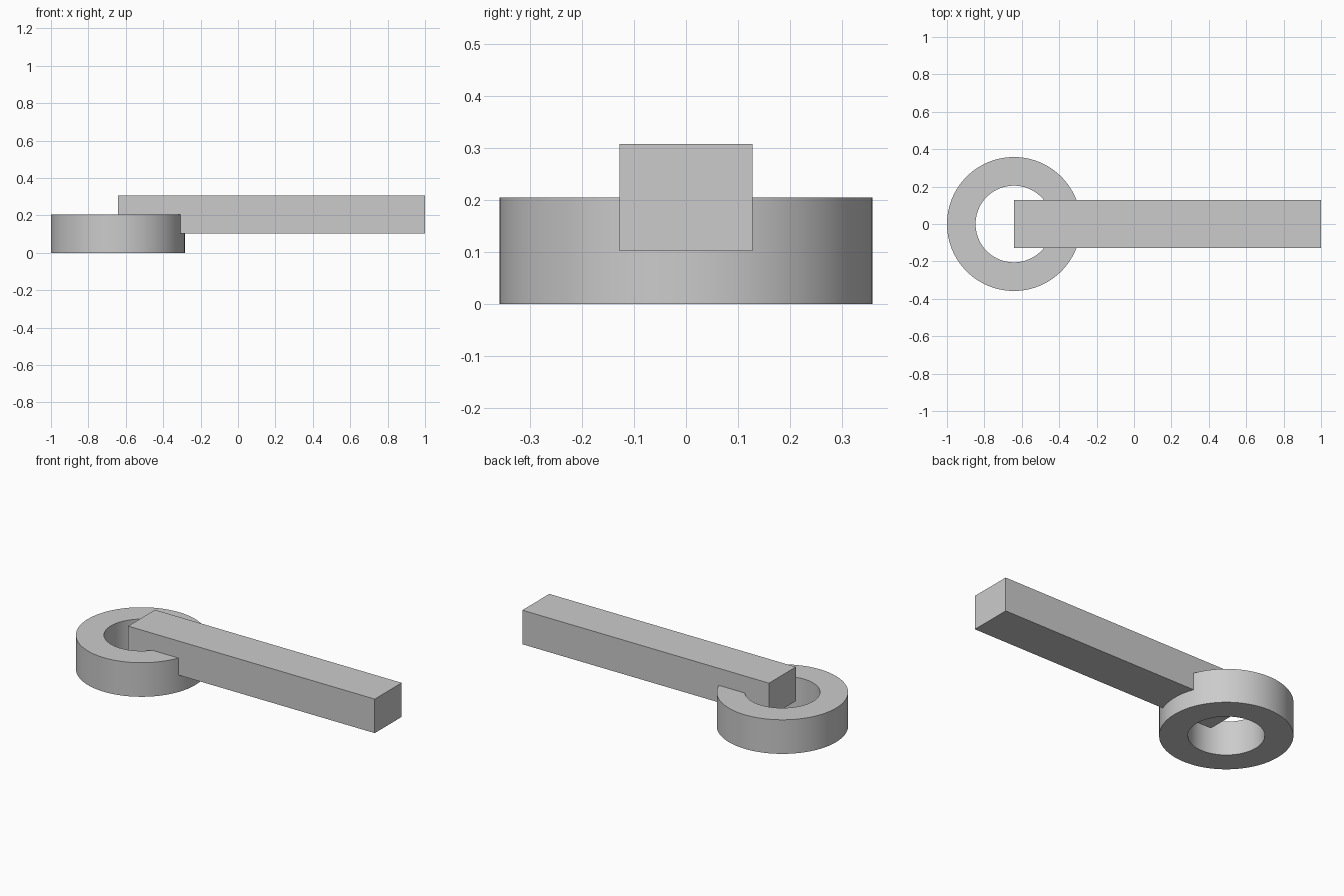
import bpy
import bmesh
import math

cube = bpy.data.objects.get("Cube")
if cube:
    bpy.data.objects.remove(cube, do_unlink=True)

RING_X = -0.642
HEIGHT = 0.205
SEGMENTS = 96

grey = bpy.data.materials.new("plain grey")
grey.use_nodes = True
grey.diffuse_color = (0.6, 0.6, 0.6, 1)
grey.node_tree.nodes["Principled BSDF"].inputs["Base Color"].default_value = (0.6, 0.6, 0.6, 1)


def add_part(name, bm):
    bmesh.ops.recalc_face_normals(bm, faces=bm.faces)
    mesh = bpy.data.meshes.new(name)
    bm.to_mesh(mesh)
    bm.free()
    mesh.materials.append(grey)
    obj = bpy.data.objects.new(name, mesh)
    bpy.context.collection.objects.link(obj)
    return obj


# Ring: rectangular section swept around the vertical axis
bm = bmesh.new()
section = [(0.205, 0), (0.358, 0), (0.358, HEIGHT), (0.205, HEIGHT)]
loops = []
for i in range(SEGMENTS):
    a = 2 * math.pi * i / SEGMENTS
    loops.append([bm.verts.new((r * math.cos(a), r * math.sin(a), z)) for r, z in section])
for i, here in enumerate(loops):
    after = loops[(i + 1) % SEGMENTS]
    for j in range(4):
        k = (j + 1) % 4
        bm.faces.new((here[j], after[j], after[k], here[k]))
ring = add_part("ring", bm)
ring.location.x = RING_X

# Handle: square bar from the ring centre, raised by half its height
bm = bmesh.new()
bmesh.ops.create_cube(bm, size=1)
bmesh.ops.scale(bm, vec=(1 - RING_X, 0.256, HEIGHT), verts=bm.verts)
handle = add_part("handle", bm)
handle.location = ((1 + RING_X) / 2, 0, HEIGHT)

# Smooth the round walls and keep the rims sharp
bpy.ops.object.select_all(action="DESELECT")
ring.select_set(True)
bpy.context.view_layer.objects.active = ring
bpy.ops.object.shade_smooth_by_angle(angle=math.radians(30))
